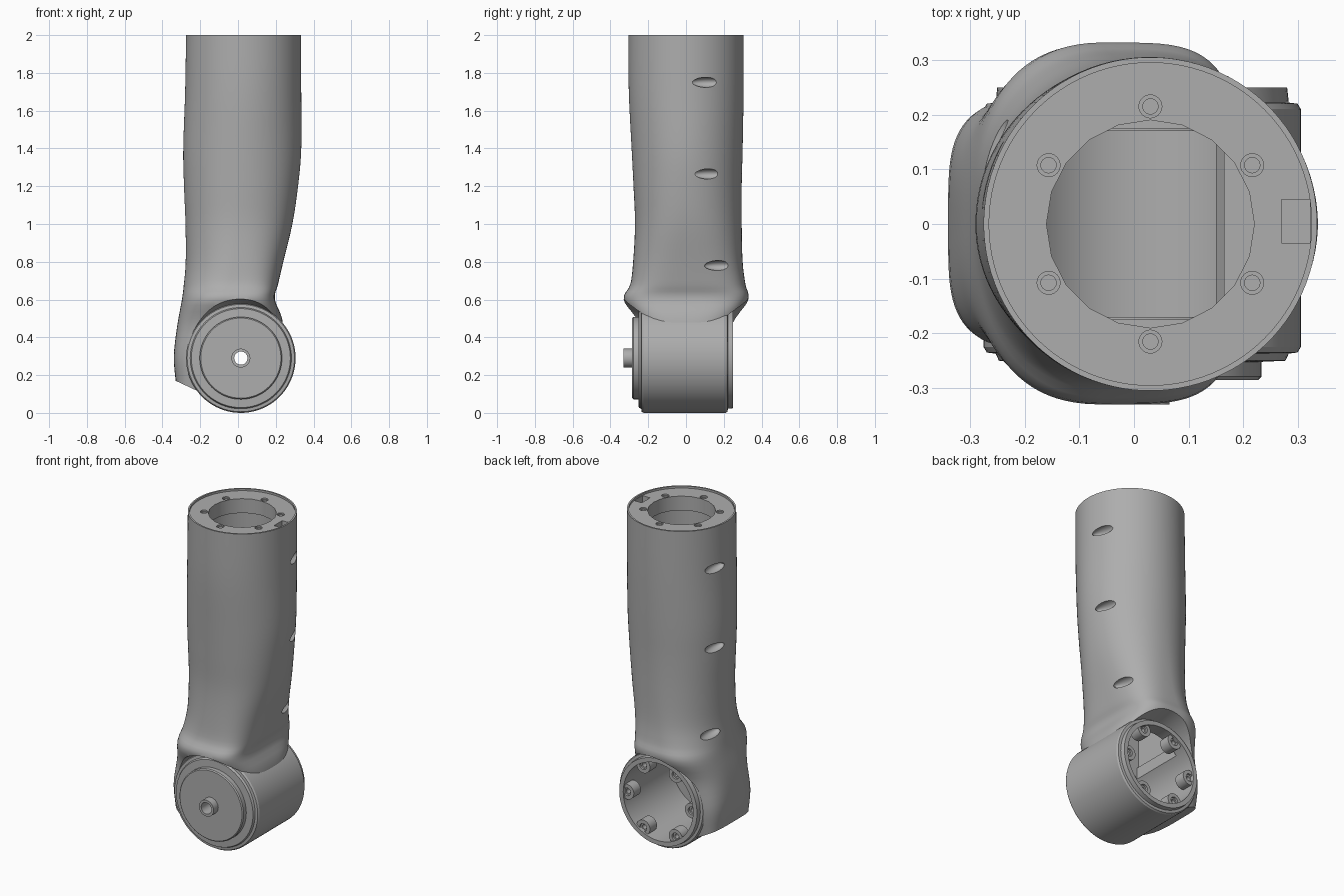
import bpy, bmesh, math
from mathutils import Vector, Matrix

old = bpy.data.objects.get("Cube")
if old:
    bpy.data.objects.remove(old, do_unlink=True)

grey = bpy.data.materials.new("cast grey")
grey.use_nodes = True
COLOUR = (0.42, 0.42, 0.42, 1)
grey.diffuse_color = COLOUR
grey.node_tree.nodes["Principled BSDF"].inputs["Base Color"].default_value = COLOUR

JX, JZ, TX = 0.015, 0.29, 0.03   # joint axis position and tube axis
ALONG_Y = Matrix.Rotation(math.radians(-90), 4, 'X')
JOINT = Matrix.Translation((JX, 0, JZ)) @ ALONG_Y


def make(name, bm):
    bmesh.ops.recalc_face_normals(bm, faces=bm.faces)
    mesh = bpy.data.meshes.new(name)
    bm.to_mesh(mesh)
    bm.free()
    mesh.materials.append(grey)
    ob = bpy.data.objects.new(name, mesh)
    bpy.context.collection.objects.link(ob)
    return ob


def skin(name, rings):
    """Close a stack of equal rings into a solid."""
    bm = bmesh.new()
    rows = [[bm.verts.new(p) for p in ring] for ring in rings]
    n = len(rows[0])
    for a, b in zip(rows, rows[1:]):
        for i in range(n):
            j = (i + 1) % n
            bm.faces.new((a[i], a[j], b[j], b[i]))
    bm.faces.new(rows[0][::-1])
    bm.faces.new(rows[-1])
    return make(name, bm)


def lathe(name, profile, place, n=80):
    """Turn (radius, height) pairs about local z, then place the solid."""
    rings = []
    for r, h in profile:
        rings.append([place @ Vector((r * math.cos(2 * math.pi * i / n),
                                      r * math.sin(2 * math.pi * i / n), h)) for i in range(n)])
    return skin(name, rings)


def y_rod(r, y0, y1, x=JX, z=JZ, n=48):
    return lathe("cutter", [(r, y0), (r, y1)], Matrix.Translation((x, 0, z)) @ ALONG_Y, n)


def z_rod(r, z0, z1, x=TX, y=0, n=48):
    return lathe("cutter", [(r, z0), (r, z1)], Matrix.Translation((x, y, 0)), n)


def box(lo, hi, turn=Matrix()):
    lo, hi = Vector(lo), Vector(hi)
    bm = bmesh.new()
    bmesh.ops.create_cube(bm, size=1)
    size = Matrix.Diagonal((*(hi - lo), 1))
    bm.transform(turn @ Matrix.Translation((lo + hi) / 2) @ size)
    return make("cutter", bm)


def combine(target, tool, operation='DIFFERENCE'):
    mod = target.modifiers.new("cut", 'BOOLEAN')
    mod.operation, mod.solver, mod.object = operation, 'EXACT', tool
    bpy.context.view_layer.objects.active = target
    bpy.ops.object.modifier_apply(modifier=mod.name)
    bpy.data.objects.remove(tool, do_unlink=True)


# Tube and cowl: left x, left z, right x, right z, front and back depth,
# then the squareness of the left and right halves
SECTIONS = [
    (-.33, .17, .0, .015, .205, .205, 4, 3),
    (-.34, .3, .2, .12, .235, .235, 4, 3),
    (-.322, .46, .24, .45, .265, .265, 3, 3),
    (-.297, .6, .195, .6, .33, .33, 2.5, 4),
    (-.287, .68, .212, .68, .295, .315, 2.2, 3.4),
    (-.277, .8, .24, .8, .28, .3, 2, 2.8),
    (-.278, 1.0, .288, 1.0, .27, .295, 2, 2.3),
    (-.286, 1.2, .318, 1.2, .278, .295, 2, 2.1),
    (-.29, 1.4, .335, 1.4, .288, .3, 2, 2),
    (-.28, 1.7, .335, 1.7, .303, .305, 2, 2),
    (-.275, 2.0, .335, 2.0, .305, .305, 2, 2),
]


def spline(keys, steps=4):
    keys = [Vector(k) for k in keys]
    out = []
    for i in range(len(keys) - 1):
        p, a, b, q = keys[max(i - 1, 0)], keys[i], keys[i + 1], keys[min(i + 2, len(keys) - 1)]
        for s in range(steps):
            t = s / steps
            bend = (b - p) * t + (2 * p - 5 * a + 4 * b - q) * t**2 + (3 * a - p - 3 * b + q) * t**3
            out.append(a + bend * 0.5)
    return out + [keys[-1]]


def section_ring(row, n=96):
    xl, zl, xr, zr, front, back, square_l, square_r = row
    ring = []
    for i in range(n):
        a = 2 * math.pi * (i + .5) / n
        c, s = math.cos(a), math.sin(a)
        power = 2 / (square_r if c > 0 else square_l)
        c = math.copysign(abs(c) ** power, c)
        s = math.copysign(abs(s) ** power, s)
        t = (c + 1) / 2
        ring.append((xl + (xr - xl) * t, s * (back if s > 0 else front), zl + (zr - zl) * t))
    return ring


link = skin("arm_link", [section_ring(r) for r in spline(SECTIONS)])

# Conical reliefs that leave the cowl lip around the joint
for side in (-1, 1):
    combine(link, lathe("cutter", [(.285, .217 * side), (.325, .38 * side)], JOINT))

# Hollow inside the tube and neck
combine(link, y_rod(.245, -.3, .3, n=64))
combine(link, box((-.18, -.175, .32), (.165, .175, 1.3)))
combine(link, z_rod(.225, 1.1, 1.9))
combine(link, z_rod(.19, 1.8, 2.1, n=20))

# Joint drum: stepped cover, boss, open back, shaft hole and radial slot
PROFILE = [(.05, -.33), (.05, -.285), (.212, -.285), (.218, -.279), (.218, -.252), (.262, -.25),
           (.268, -.237), (.284, -.235), (.29, -.225), (.29, .21), (.284, .22),
           (.268, .222), (.265, .25)]
drum = lathe("joint_drum", PROFILE, JOINT)
combine(drum, y_rod(.238, -.222, .3, n=64))
combine(drum, y_rod(.035, -.4, -.1))
radial = Matrix.Translation((JX, 0, JZ)) @ Matrix.Rotation(math.radians(-120), 4, 'Y')
combine(drum, box((.075, -.4, -.05), (.232, -.2, .05), radial))
# Neck opening through the drum wall
combine(drum, box((-.165, -.17, .4), (.15, .17, .8)))

# Top flange: recessed seat, counterbored bolt holes, key notch
combine(link, z_rod(.295, 1.988, 2.1, n=96))
for k in range(6):
    a = math.radians(30 + 60 * k)
    x, y = TX + .215 * math.cos(a), .215 * math.sin(a)
    combine(link, z_rod(.021, 1.98, 2.1, x, y, 24))
    combine(link, z_rod(.014, 1.92, 2.1, x, y, 24))
combine(link, box((.27, -.035, 1.94), (.322, .045, 2.1)))

# Shallow almond recesses down both sides: x, y, z
RECESSES = [(.317, .11, 1.75), (.303, .12, 1.265), (.222, .18, .78),
            (-.263, .1, 1.745), (-.268, .11, 1.26), (-.255, .13, .735)]
for place in RECESSES:
    bm = bmesh.new()
    bmesh.ops.create_uvsphere(bm, u_segments=32, v_segments=16, radius=1)
    bm.transform(Matrix.Translation(place) @ Matrix.Diagonal((.035, .085, .027, 1)))
    combine(link, make("cutter", bm))

# Mounting lugs inside the rear opening
parts = [link, drum]
for k in range(6):
    a = math.radians(60 * k)
    x, z = JX + .22 * math.cos(a), JZ + .22 * math.sin(a)
    lug = y_rod(.046, .17, .238, x, z, 32)
    lug.name = "rear_lug"
    combine(lug, y_rod(.255, .0, .3, n=64), 'INTERSECT')
    combine(lug, y_rod(.024, .225, .3, x, z, 24))
    combine(lug, y_rod(.014, .1, .3, x, z, 24))
    parts.append(lug)

bpy.ops.object.select_all(action='DESELECT')
for ob in parts:
    ob.select_set(True)
bpy.context.view_layer.objects.active = link
bpy.ops.object.shade_smooth_by_angle(angle=math.radians(28))
